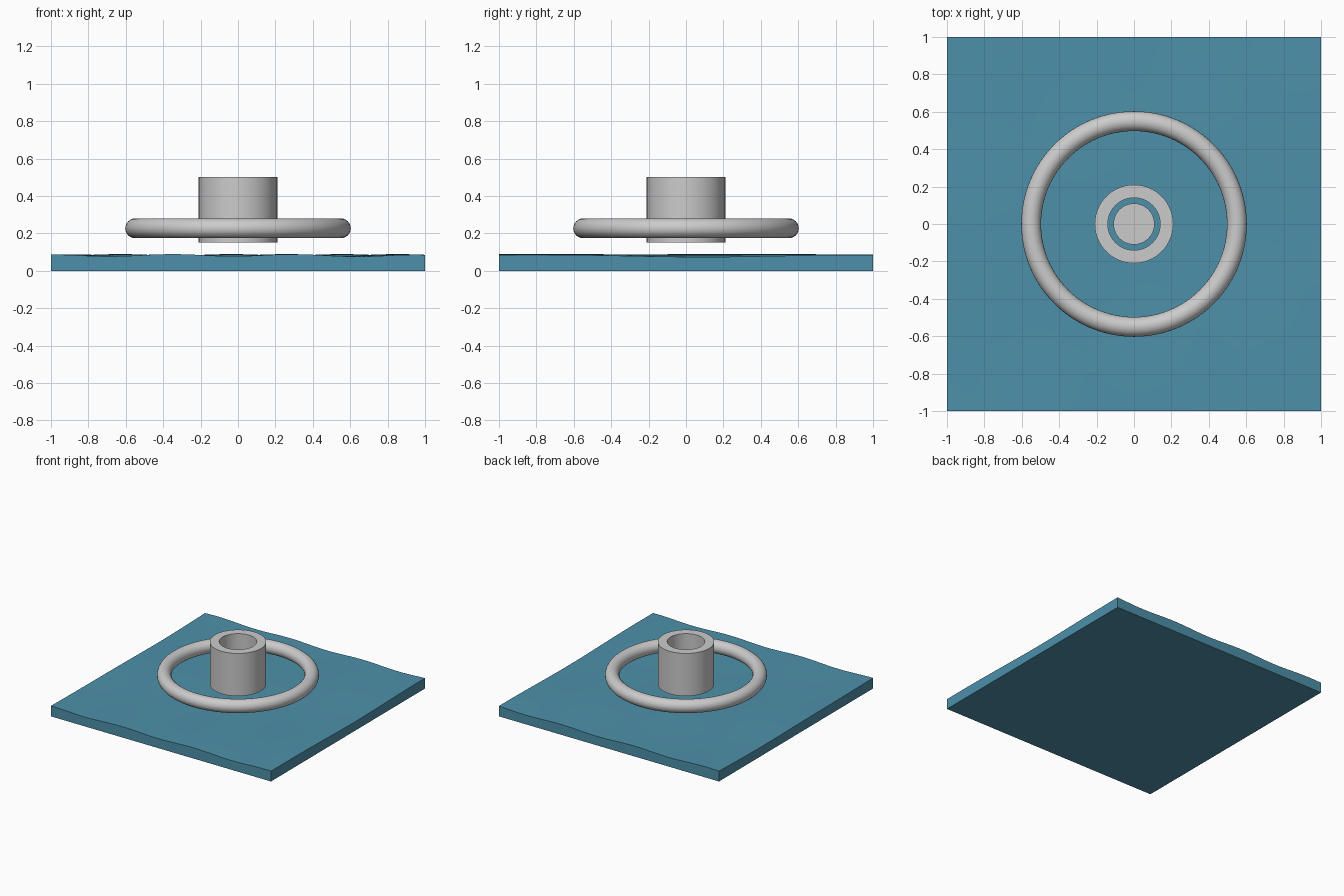
import bpy, bmesh, math

if "Cube" in bpy.data.objects:
    bpy.data.objects.remove(bpy.data.objects["Cube"])


def finish(name, bm, angle=35):
    bmesh.ops.recalc_face_normals(bm, faces=bm.faces)
    me = bpy.data.meshes.new(name)
    bm.to_mesh(me)
    bm.free()
    ob = bpy.data.objects.new(name, me)
    bpy.context.collection.objects.link(ob)
    bpy.ops.object.select_all(action='DESELECT')
    ob.select_set(True)
    bpy.context.view_layer.objects.active = ob
    bpy.ops.object.shade_smooth_by_angle(angle=math.radians(angle))
    return ob


def lathe(name, profile, steps):
    """Spin a closed (radius, height) outline around z."""
    bm = bmesh.new()
    rings = []
    for i in range(steps):
        a = 2 * math.pi * i / steps
        rings.append([bm.verts.new((r * math.cos(a), r * math.sin(a), z))
                      for r, z in profile])
    n = len(profile)
    for i in range(steps):
        a, b = rings[i], rings[(i + 1) % steps]
        for j in range(n):
            k = (j + 1) % n
            bm.faces.new((a[j], b[j], b[k], a[k]))
    return finish(name, bm)


# Water slab: flat base, gently rippled top
def ripple(x, y):
    return (0.0815 - 0.0055 * math.cos(9.6 * (x + 0.68) + 2.5 * (y + 1))
            + 0.002 * math.sin(5.0 * y - 2.0 * x))


bm = bmesh.new()
bmesh.ops.create_grid(bm, x_segments=64, y_segments=64, size=1)
for v in bm.verts:
    v.co.z = 0
ext = bmesh.ops.extrude_face_region(bm, geom=bm.faces[:], use_keep_orig=True)
for g in ext['geom']:
    if isinstance(g, bmesh.types.BMVert):
        g.co.z = ripple(g.co.x, g.co.y)
water = finish("water_slab", bm)
mat = bpy.data.materials.new("water_blue")
mat.diffuse_color = (0.075, 0.28, 0.40, 1)
mat.use_nodes = True
mat.node_tree.nodes["Principled BSDF"].inputs["Base Color"].default_value = mat.diffuse_color
water.data.materials.append(mat)

# Floating ring
circle = [(0.55 + 0.053 * math.cos(2 * math.pi * i / 24),
           0.227 + 0.053 * math.sin(2 * math.pi * i / 24)) for i in range(24)]
lathe("float_ring", circle, 96)

# Open central tube
lathe("central_tube", [(0.14, 0.15), (0.21, 0.15), (0.21, 0.50), (0.14, 0.50)], 64)

# Loose core inside the tube
bm = bmesh.new()
bmesh.ops.create_cone(bm, cap_ends=True, segments=64, radius1=0.11,
                      radius2=0.11, depth=0.18)
bmesh.ops.translate(bm, verts=bm.verts, vec=(0, 0, 0.25))
finish("inner_core", bm)
